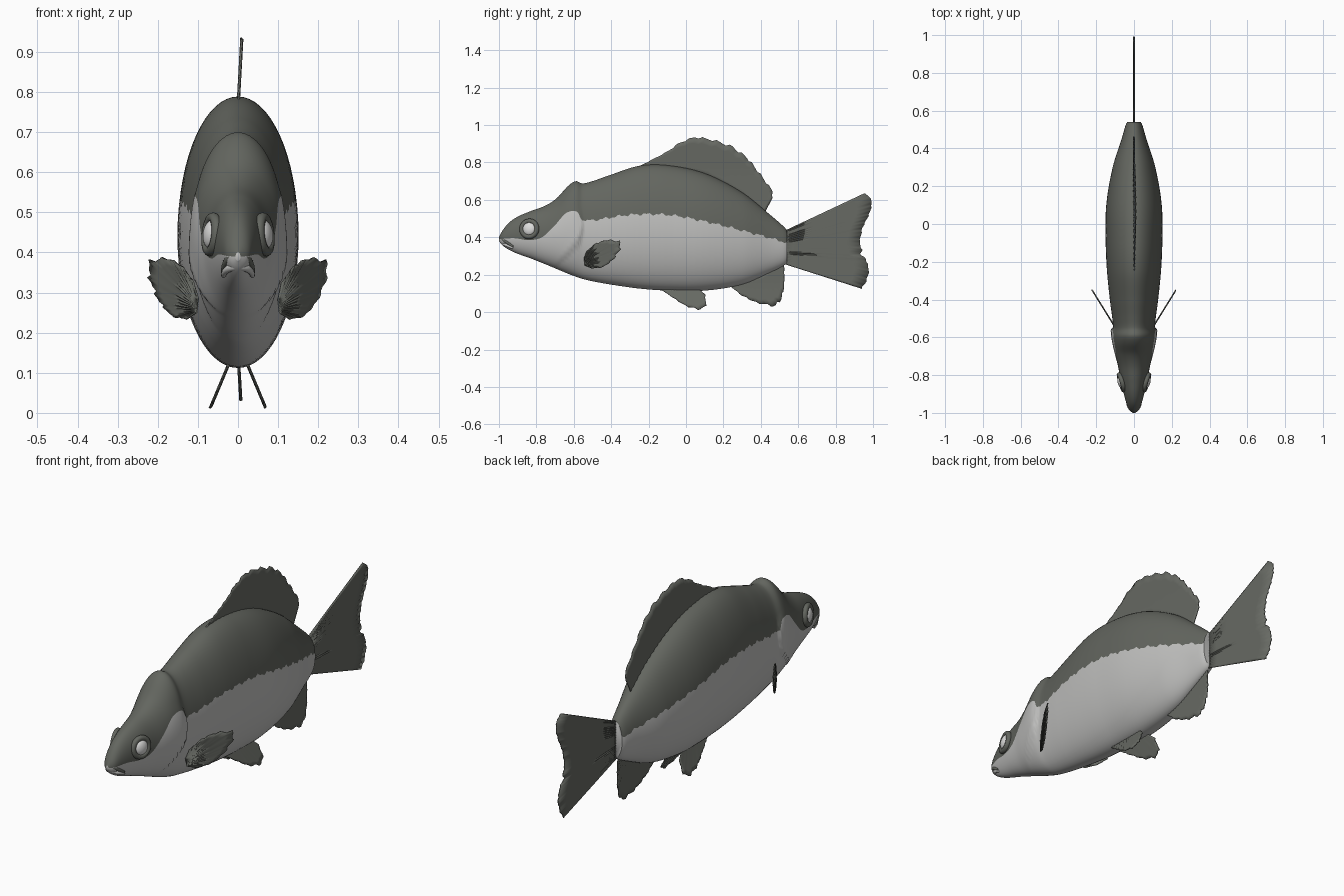
import bpy, math
from mathutils import Vector

cube = bpy.data.objects.get("Cube")
if cube:
    bpy.data.objects.remove(cube, do_unlink=True)


def material(name, colour):
    mat = bpy.data.materials.new(name)
    mat.use_nodes = True
    mat.diffuse_color = (*colour, 1)
    mat.node_tree.nodes["Principled BSDF"].inputs["Base Color"].default_value = (*colour, 1)
    return mat


DARK = material("dark olive back", (0.125, 0.132, 0.115))
FIN = material("olive grey fin", (0.135, 0.142, 0.125))
PALE = material("pale belly", (0.53, 0.53, 0.52))
EYE = material("light eye", (0.72, 0.72, 0.71))


def smooth(obj, degrees=40):
    bpy.ops.object.select_all(action="DESELECT")
    obj.select_set(True)
    bpy.context.view_layer.objects.active = obj
    bpy.ops.object.shade_smooth_by_angle(angle=math.radians(degrees))


def mesh_object(name, verts, faces, mats):
    mesh = bpy.data.meshes.new(name)
    mesh.from_pydata(verts, [], faces)
    obj = bpy.data.objects.new(name, mesh)
    bpy.context.collection.objects.link(obj)
    for mat in mats:
        mesh.materials.append(mat)
    return obj


def spline(rows, t, col):
    """Smooth interpolation of one column against the first column."""
    last = len(rows) - 1
    t = min(max(t, rows[0][0]), rows[last][0])
    i = next(k for k in range(last) if t <= rows[k + 1][0])

    def slope(k):
        a, b = rows[max(k - 1, 0)], rows[min(k + 1, last)]
        return (b[col] - a[col]) / (b[0] - a[0])

    p, q = rows[i], rows[i + 1]
    span = q[0] - p[0]
    u = (t - p[0]) / span
    blend = u * u * (3 - 2 * u)
    return (p[col] + (q[col] - p[col]) * blend
            + span * u * (1 - u) * ((1 - u) * slope(i) - u * slope(i + 1)))


# Body sections: y, top, bottom, half width
BODY = [(-1, .4, .38, .006), (-.985, .43, .36, .026), (-.95, .475, .335, .04),
        (-.9, .51, .312, .054), (-.83, .54, .287, .07), (-.75, .57, .255, .085),
        (-.69, .61, .23, .1), (-.63, .675, .205, .112), (-.59, .7, .19, .115),
        (-.555, .688, .178, .11), (-.5, .7, .165, .115), (-.4, .735, .147, .128),
        (-.25, .782, .126, .143), (-.1, .785, .115, .15), (.1, .742, .115, .147),
        (.3, .64, .148, .113), (.45, .52, .212, .066), (.525, .455, .25, .044),
        (.54, .437, .265, .036)]
# Height of the colour border along the body: y, z
BORDER = [(-1, .39), (-.92, .395), (-.84, .385), (-.77, .4), (-.7, .465), (-.64, .53),
          (-.58, .535), (-.555, .49), (-.3, .52), (-.1, .52), (.1, .485), (.4, .41), (.54, .37)]
# Rear edge of the gill cover: z, y
GILL = [(.22, -.73), (.3, -.645), (.38, -.575), (.45, -.55), (.52, -.56), (.57, -.61)]


def gill_bulge(y, z):
    ahead = spline(GILL, z, 1) - y
    if ahead < 0 or not GILL[0][0] < z < GILL[-1][0]:
        return 0
    fade = math.sin(math.pi * (z - GILL[0][0]) / (GILL[-1][0] - GILL[0][0]))
    return .014 * fade * math.exp(-ahead / .05)


def build_body():
    upper, lower, rings = 14, 18, 170
    half = upper + lower
    total = 2 * half
    verts, faces = [], []
    for r in range(rings + 1):
        u = r / rings
        y = -1 + 1.54 * (u if u > .05 else u * u / .05)
        top, bottom, width = (spline(BODY, y, c) for c in (1, 2, 3))
        mid, tall = (top + bottom) / 2, (top - bottom) / 2
        border = spline(BORDER, y, 1)
        if y > -.54:
            border += .005 * math.sin(y * 83) + .004 * math.sin(y * 187)
        split = math.acos(max(-.8, min(.8, (border - mid) / tall)))
        side = []
        for k in range(half + 1):
            if k <= upper:
                a = split * k / upper
            else:
                a = split + (math.pi - split) * (k - upper) / lower
            z = mid + tall * math.cos(a)
            x = math.sin(a) * (width + gill_bulge(y, z))
            side.append((x, y, z))
        verts += side + [(-x, yy, z) for x, yy, z in reversed(side[1:-1])]
    for r in range(rings):
        for k in range(total):
            a, b = r * total + k, r * total + (k + 1) % total
            faces.append((a, b, b + total, a + total))
    faces.append(tuple(reversed(range(total))))
    faces.append(tuple(range(rings * total, (rings + 1) * total)))
    body = mesh_object("body", verts, faces, [DARK, PALE])
    for i, poly in enumerate(body.data.polygons):
        k = i % total
        poly.material_index = int(i >= rings * total or upper <= k < total - upper)
    smooth(body, 50)


build_body()


def along(points, t):
    """Point at fraction t of a polyline's length."""
    points = [Vector(p) for p in points]
    lengths = [(b - a).length for a, b in zip(points, points[1:])]
    left = t * sum(lengths)
    for a, b, length in zip(points, points[1:], lengths):
        if left <= length:
            return a.lerp(b, left / length)
        left -= length
    return points[-1]


def fin(name, base, edge, place, teeth=10, bite=.05):
    """Ribbed fan of rays from base to a toothed free edge, in (y, z)."""
    cols, rows = teeth * 4, 6
    verts, faces = [], []
    for c in range(cols + 1):
        root, tip = along(base, c / cols), along(edge, c / cols)
        tip = root.lerp(tip, 1 - bite * (c % 4) / 3)
        for r in range(rows + 1):
            y, z = root.lerp(tip, r / rows)
            rib = .0015 if c % 2 else -.0015
            verts.append((place(y, z) + rib, y, z))
    step = rows + 1
    for c in range(cols):
        for r in range(rows):
            a = c * step + r
            faces.append((a, a + 1, a + step + 1, a + step))
    obj = mesh_object(name, verts, faces, [FIN])
    solid = obj.modifiers.new("thickness", "SOLIDIFY")
    solid.thickness, solid.offset = .005, 0
    smooth(obj, 60)


# Middle fins
fin("dorsal_fin", [(-.25, .76), (-.1, .77), (.1, .725), (.3, .62), (.42, .53)],
    [(-.25, .78), (-.1, .86), (-.03, .912), (.05, .942), (.15, .925), (.25, .89),
     (.33, .83), (.4, .74), (.465, .65), (.462, .61)],
    lambda y, z: max(0, z - .76) * .055, 12, .06)
fin("tail_fin", [(.52, .43), (.52, .26)],
    [(.955, .635), (.985, .62), (.997, .58), (.985, .53), (.945, .45), (.93, .37), (.945, .33),
     (.932, .31), (.965, .285), (.982, .22), (.965, .16), (.94, .125)],
    lambda y, z: 0, 12, .012)
fin("anal_fin", [(.24, .16), (.36, .19), (.52, .265)],
    [(.24, .135), (.3, .085), (.38, .045), (.48, .025), (.515, .07), (.527, .14), (.525, .23)],
    lambda y, z: max(0, .15 - z) * .06, 8, .07)

# Paired fins
for side, tag in ((1, "left"), (-1, "right")):
    fin(tag + "_pelvic_fin", [(-.13, .13), (.06, .13)],
        [(-.13, .118), (-.06, .07), (0, .03), (.07, .01), (.11, .025), (.105, .09)],
        lambda y, z: side * (.028 + (.11 - z) * .42), 6, .08)
    fin(tag + "_pectoral_fin", [(-.545, .285), (-.54, .25)],
        [(-.53, .325), (-.48, .37), (-.42, .39), (-.35, .382), (-.343, .345), (-.385, .28),
         (-.44, .24), (-.5, .233)],
        lambda y, z: side * (.104 + (y + .54) * .62), 9, .07)

# Eyes with raised sockets
for side, tag in ((1, "left"), (-1, "right")):
    outward = Vector((side, -.3, .1)).normalized()
    turn = outward.to_track_quat("Z", "Y").to_euler()
    centre = Vector((side * .066, -.838, .445))
    bpy.ops.mesh.primitive_torus_add(location=centre, rotation=turn, major_radius=.042,
                                     minor_radius=.013, major_segments=40, minor_segments=12)
    socket = bpy.context.object
    socket.name = tag + "_eye_socket"
    socket.data.materials.append(DARK)
    smooth(socket)
    bpy.ops.mesh.primitive_uv_sphere_add(segments=32, ring_count=16, radius=.036,
                                         location=centre, rotation=turn)
    eye = bpy.context.object
    eye.name = tag + "_eye"
    eye.scale.z = .55
    eye.data.materials.append(EYE)
    smooth(eye)


# Lips
def lip(name, corner, front, mat):
    curve = bpy.data.curves.new(name, "CURVE")
    curve.dimensions = "3D"
    curve.bevel_depth, curve.bevel_resolution = .01, 4
    curve.use_fill_caps = True
    path = curve.splines.new("POLY")
    count = 16
    path.points.add(count)
    for i, point in enumerate(path.points):
        a = math.pi * i / count
        y, z = Vector(corner).lerp(Vector(front), math.sin(a))
        point.co = (.036 * math.cos(a), y, z, 1)
        point.radius = .6 + .4 * math.sin(a)
    obj = bpy.data.objects.new(name, curve)
    bpy.context.collection.objects.link(obj)
    curve.materials.append(mat)


lip("upper_lip", (-.925, .35), (-.988, .395), DARK)
lip("lower_lip", (-.925, .342), (-.975, .365), PALE)
